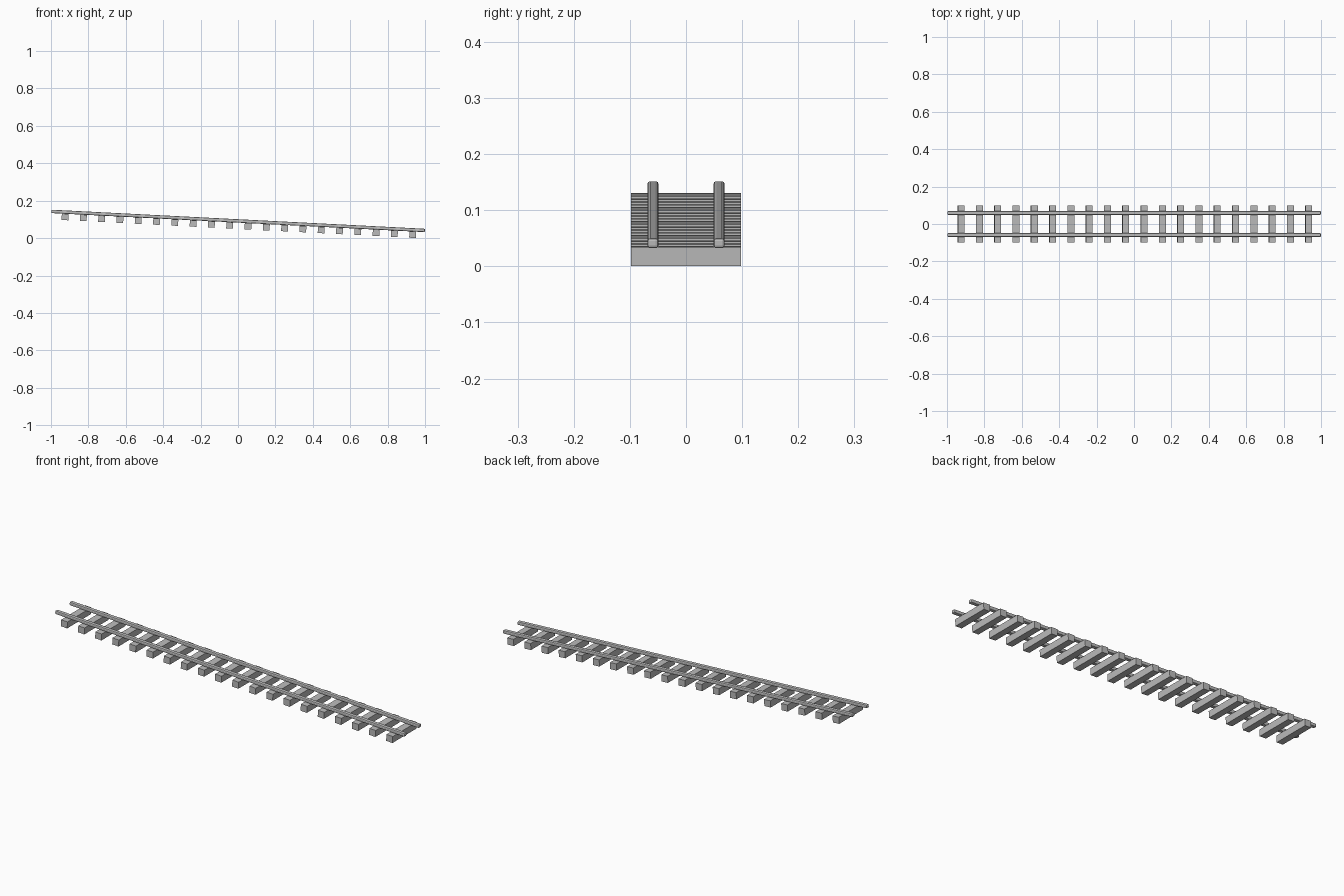
import bpy
import math
from mathutils import Matrix, Vector

default_cube = bpy.data.objects.get("Cube")
if default_cube:
    bpy.data.objects.remove(default_cube, do_unlink=True)

grey = bpy.data.materials.new("plain_grey")
grey.use_nodes = True
grey.diffuse_color = (0.5, 0.5, 0.5, 1)
grey.node_tree.nodes["Principled BSDF"].inputs["Base Color"].default_value = (0.5, 0.5, 0.5, 1)

# The track slopes down towards +x; parts are placed along the tilted plane
TILT = math.atan(0.051)
SLOPE = Matrix.Translation((0, 0, 0.083)) @ Matrix.Rotation(TILT, 4, 'Y')


def block(name, centre, size):
    """Box given in track coordinates, with z = 0 on top of the sleepers."""
    bpy.ops.mesh.primitive_cube_add(size=1)
    obj = bpy.context.object
    obj.name = name
    obj.data.transform(Matrix.Diagonal((*size, 1)))
    obj.matrix_world = SLOPE @ Matrix.Translation(Vector(centre))
    obj.data.materials.append(grey)
    return obj


# Crossing sleepers
COUNT = 20
FIRST, LAST = -0.925, 0.936
for i in range(COUNT):
    x = FIRST + (LAST - FIRST) * i / (COUNT - 1)
    block(f"sleeper_{i + 1}", (x, 0, -0.017), (0.036, 0.196, 0.034))

# Rails with softened edges and ends
for side, y in (("left", 0.059), ("right", -0.059)):
    rail = block(f"{side}_rail", (0, y, 0.009), (2, 0.02, 0.018))
    bevel = rail.modifiers.new("softened_edges", 'BEVEL')
    bevel.width = 0.005
    bevel.segments = 2
